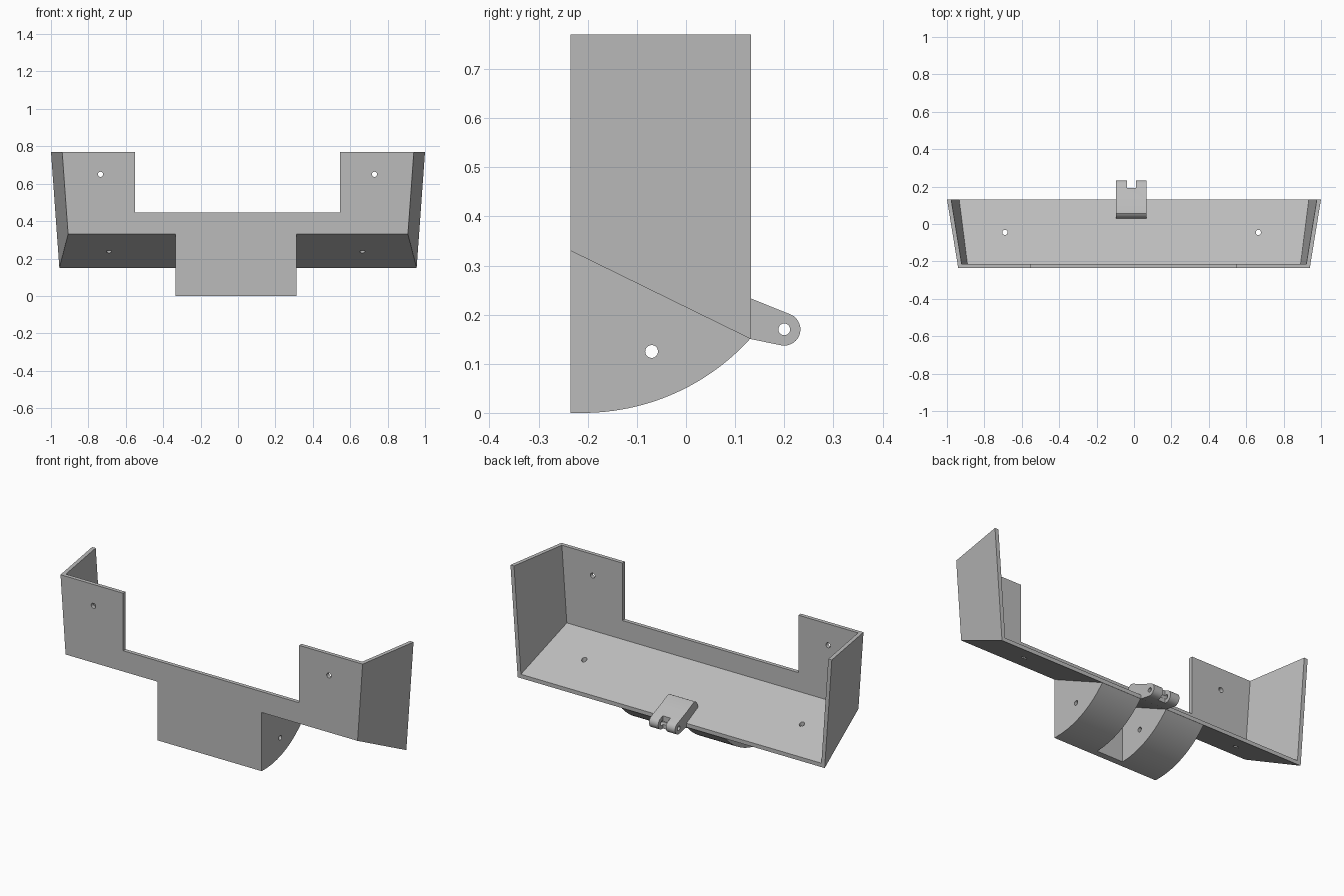
import bpy, bmesh, math
from mathutils import Matrix

cube = bpy.data.objects.get("Cube")
if cube:
    bpy.data.objects.remove(cube, do_unlink=True)

grey = bpy.data.materials.new("light_grey")
grey.use_nodes = True
grey.diffuse_color = (0.5, 0.5, 0.5, 1)
grey.node_tree.nodes["Principled BSDF"].inputs["Base Color"].default_value = (0.5, 0.5, 0.5, 1)

FRONT, BACK, TOP, WALL = -0.235, 0.132, 0.77, 0.022


def make(name, bm):
    bmesh.ops.recalc_face_normals(bm, faces=bm.faces)
    mesh = bpy.data.meshes.new(name)
    bm.to_mesh(mesh)
    bm.free()
    mesh.materials.append(grey)
    obj = bpy.data.objects.new(name, mesh)
    bpy.context.collection.objects.link(obj)
    return obj


def prism(name, profile, x_low, x_high, side=None):
    """Extrude a (y, z) profile along x; side(y, z) adds a flare to both ends."""
    side = side or (lambda y, z: 0)
    bm = bmesh.new()
    left = [bm.verts.new((x_low - side(y, z), y, z)) for y, z in profile]
    right = [bm.verts.new((x_high + side(y, z), y, z)) for y, z in profile]
    bm.faces.new(left)
    bm.faces.new(right)
    for i in range(len(profile)):
        j = (i + 1) % len(profile)
        bm.faces.new((left[i], left[j], right[j], right[i]))
    return make(name, bm)


def box(name, x0, x1, y0, y1, z0, z1):
    return prism(name, [(y0, z0), (y1, z0), (y1, z1), (y0, z1)], x0, x1)


def rod(name, centre, radius, length, axis):
    bm = bmesh.new()
    bmesh.ops.create_cone(bm, cap_ends=True, segments=32, radius1=radius,
                          radius2=radius, depth=length)
    turn = {"X": Matrix.Rotation(math.pi / 2, 4, "Y"),
            "Y": Matrix.Rotation(math.pi / 2, 4, "X"),
            "Z": Matrix.Identity(4)}[axis]
    bmesh.ops.transform(bm, matrix=Matrix.Translation(centre) @ turn, verts=bm.verts)
    return make(name, bm)


def cut(obj, cutters):
    bpy.context.view_layer.objects.active = obj
    for cutter in cutters:
        cutter.hide_render = True
        mod = obj.modifiers.new("cut", "BOOLEAN")
        mod.operation, mod.solver, mod.object = "DIFFERENCE", "EXACT", cutter
        bpy.ops.object.modifier_apply(modifier=mod.name)
        bpy.data.objects.remove(cutter, do_unlink=True)


def floor_z(y):
    return 0.33 - 0.49 * (y - FRONT)


def flare(y, z):
    return 0.163 * (y - FRONT) + 0.072 * (z - TOP)


# Tray: sloped floor, front plate and two flared side walls
tray = prism("tray", [(FRONT, floor_z(FRONT)), (BACK, floor_z(BACK)), (BACK, TOP), (FRONT, TOP)],
             -0.94, 0.94, flare)
inside, over = FRONT + WALL, BACK + 0.1
cavity = prism("cavity", [(inside, floor_z(inside) + WALL), (over, floor_z(over) + WALL),
                          (over, 1), (inside, 1)], WALL - 0.94, 0.94 - WALL, flare)
cut(tray, [cavity,
           box("front_opening", -0.55, 0.545, -0.4, inside + 0.02, 0.447, 1)]
    + [rod("plate_hole", (x, FRONT, 0.65), 0.014, 0.2, "Y") for x in (-0.735, 0.73)]
    + [rod("floor_hole", (x, -0.045, 0.24), 0.014, 0.2, "Z") for x in (-0.69, 0.665)])

# Rounded block under the floor, slotted in the middle
radius, arc_y = 0.46, -0.21
sweep = math.asin((BACK - arc_y) / radius)
profile = [(FRONT, floor_z(FRONT) + 0.01), (FRONT, 0)]
profile += [(arc_y + radius * math.sin(sweep * i / 24), radius - radius * math.cos(sweep * i / 24))
            for i in range(25)]
profile.append((BACK, floor_z(BACK) + 0.01))
block = prism("rounded_block", profile, -0.335, 0.312)
slot = prism("slot", [(-0.2, -0.1), (0.3, -0.1), (0.3, floor_z(0.3)), (-0.2, floor_z(-0.2))],
             -0.095, 0.067)
cut(block, [slot, rod("block_hole", (0, -0.07, 0.125), 0.013, 1.5, "X")])

# Hinge lug over the rear edge of the floor
pin_y, pin_z, lug = 0.2, 0.17, 0.033
profile = [(0.03, 0.2), (0.03, 0.228), (0.034, 0.245), (0.043, 0.258), (0.056, 0.265),
           (0.07, 0.263), (BACK, 0.233)]
profile += [(pin_y + lug * math.cos(math.radians(a)), pin_z + lug * math.sin(math.radians(a)))
            for a in range(65, -101, -11)]
profile.append((BACK, floor_z(BACK)))
hinge = prism("hinge", profile, -0.095, 0.067)
cut(hinge, [box("hinge_notch", -0.038, 0.01, 0.195 - 0.003, 0.4, 0, 0.5),
            rod("pin_hole", (0, pin_y, pin_z), 0.012, 0.5, "X")])

# Smooth the curved surfaces, keep corners sharp
bpy.ops.object.select_all(action="DESELECT")
for obj in (tray, block, hinge):
    obj.select_set(True)
bpy.context.view_layer.objects.active = tray
bpy.ops.object.shade_smooth_by_angle(angle=math.radians(30))
